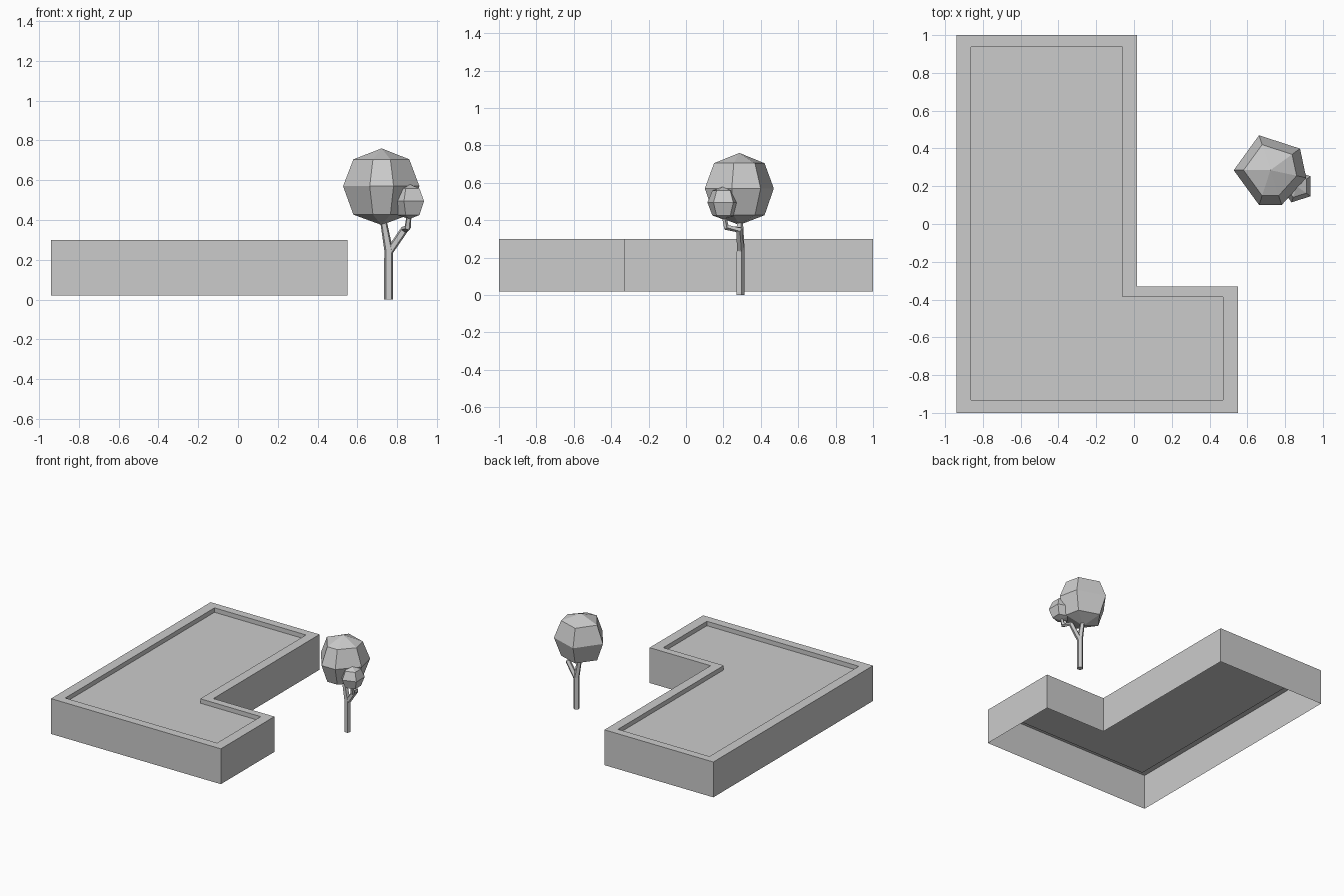
import bpy
from math import sin, cos, radians, tau
from mathutils import Vector

if "Cube" in bpy.data.objects:
    bpy.data.objects.remove(bpy.data.objects["Cube"])


def make_object(name, verts, faces):
    mesh = bpy.data.meshes.new(name)
    mesh.from_pydata([tuple(v) for v in verts], [], faces)
    mesh.update()
    obj = bpy.data.objects.new(name, mesh)
    bpy.context.collection.objects.link(obj)
    return obj


def loft(name, rings, cap_start=False, cap_end=False):
    """Skin quads between closed rings of equal length."""
    n = len(rings[0])
    verts = [v for r in rings for v in r]
    faces = []
    for k in range(len(rings) - 1):
        a, b = k * n, (k + 1) * n
        faces += [(a + i, a + (i + 1) % n, b + (i + 1) % n, b + i) for i in range(n)]
    if cap_start:
        faces.append(tuple(reversed(range(n))))
    if cap_end:
        faces.append(tuple(range(len(verts) - n, len(verts))))
    return make_object(name, verts, faces)


def tube(name, path, radii, sides=5):
    pts = [Vector(p) for p in path]
    rings = []
    for i, p in enumerate(pts):
        t = (pts[min(i + 1, len(pts) - 1)] - pts[max(i - 1, 0)]).normalized()
        u = Vector((0, 1, 0)) if abs(t.y) < 0.8 else Vector((1, 0, 0))
        u = (u - t * u.dot(t)).normalized()
        w = t.cross(u)
        rings.append([p + radii[i] * (u * cos(tau * k / sides) + w * sin(tau * k / sides))
                      for k in range(sides)])
    return loft(name, rings, True, True)


def crown(name, centre, angles, profile, bottom, top):
    """Faceted ball: profile holds (radius, z), tips close both ends."""
    cx, cy = centre
    n = len(angles)
    verts = [(cx + r * cos(radians(a)), cy + r * sin(radians(a)), z)
             for r, z in profile for a in angles]
    faces = []
    for k in range(len(profile) - 1):
        a, b = k * n, (k + 1) * n
        faces += [(a + i, a + (i + 1) % n, b + (i + 1) % n, b + i) for i in range(n)]
    lo, hi = len(verts), len(verts) + 1
    last = (len(profile) - 1) * n
    verts += [(cx, cy, bottom), (cx, cy, top)]
    for i in range(n):
        j = (i + 1) % n
        faces += [(lo, j, i), (hi, last + i, last + j)]
    return make_object(name, verts, faces)


# L-shaped building: open-bottomed shell with a parapet and recessed roof
outer = [(-0.94, -1), (0.55, -1), (0.55, -0.33), (0.015, -0.33), (0.015, 1), (-0.94, 1)]
inner = [(-0.862, -0.933), (0.47, -0.933), (0.47, -0.387),
         (-0.06, -0.387), (-0.06, 0.937), (-0.862, 0.937)]
levels = [(outer, 0.02), (outer, 0.30), (inner, 0.30), (inner, 0.265)]
loft("building", [[(x, y, z) for x, y in loop] for loop, z in levels], cap_end=True)

# Tree trunk with a fork
tube("trunk", [(0.757, 0.29, 0), (0.757, 0.29, 0.25), (0.73, 0.287, 0.40)],
     [0.024, 0.023, 0.017])
tube("branch", [(0.76, 0.29, 0.24), (0.835, 0.283, 0.35), (0.853, 0.215, 0.362),
                (0.86, 0.20, 0.43)], [0.02, 0.02, 0.017, 0.012])

# Leaf crowns
crown("large_crown", (0.722, 0.285), [-108, -72, -12, 36, 108, 180],
      [(0.142, 0.427), (0.194, 0.57), (0.142, 0.705)], 0.375, 0.76)
crown("small_crown", (0.862, 0.20), [-108, -36, 36, 108, 180],
      [(0.062, 0.425), (0.09, 0.495), (0.062, 0.558)], 0.405, 0.58)
